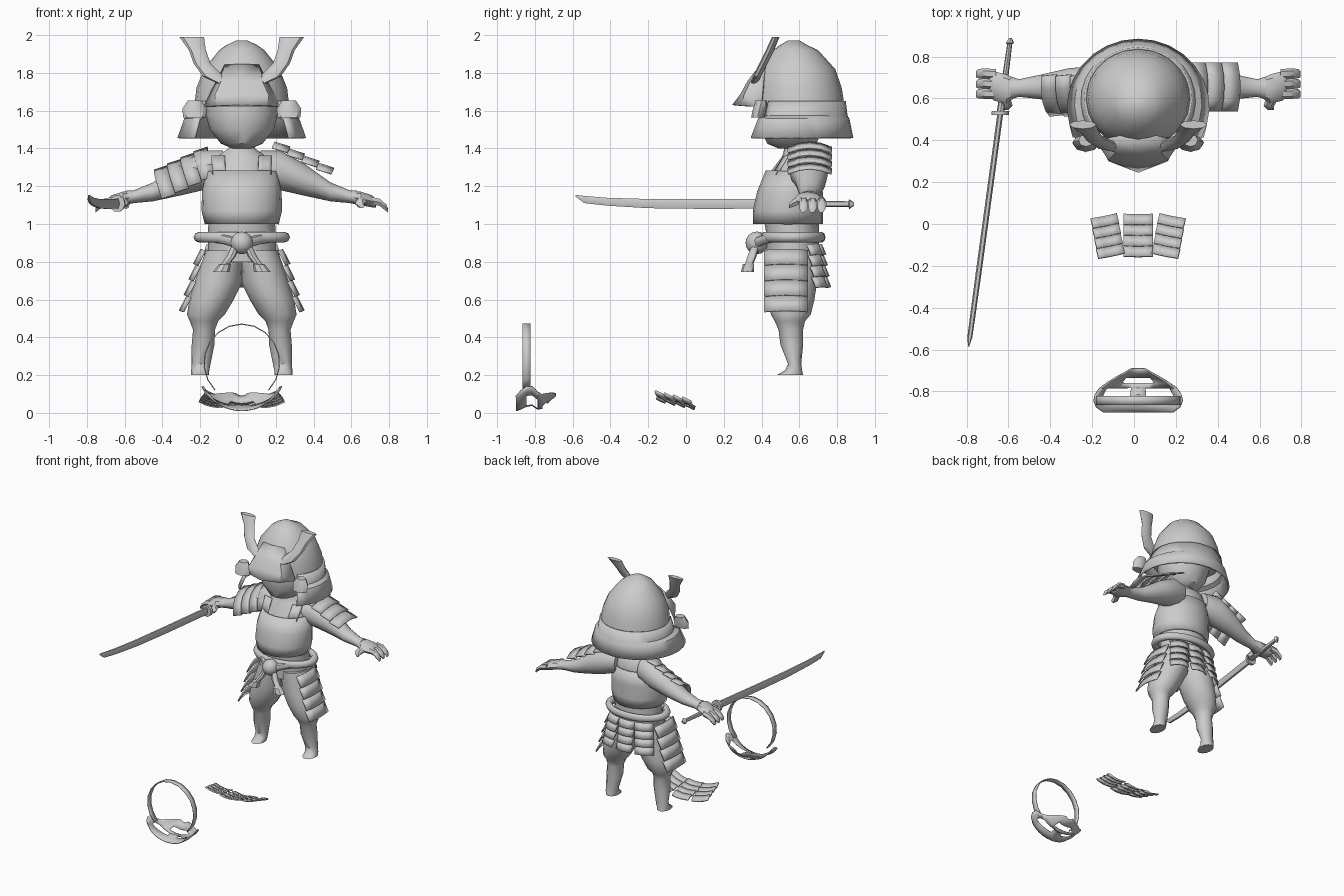
import bpy, bmesh
from math import sin, cos, pi, radians
from mathutils import Vector

if "Cube" in bpy.data.objects:
    bpy.data.objects.remove(bpy.data.objects["Cube"])

grey = bpy.data.materials.new("plain_grey")
grey.use_nodes = True
grey.diffuse_color = (0.6, 0.6, 0.6, 1)
grey.node_tree.nodes["Principled BSDF"].inputs["Base Color"].default_value = grey.diffuse_color
MID = 0.02  # the figure's centre line
SIDES = (("left", 1), ("right", -1))


def make(name, verts, faces, thick=0, side=1, angle=40):
    """Mesh object from points given around the centre line."""
    mesh = bpy.data.meshes.new(name)
    mesh.from_pydata([(MID + side * x, y, z) for x, y, z in verts], [], faces)
    bm = bmesh.new()
    bm.from_mesh(mesh)
    bmesh.ops.recalc_face_normals(bm, faces=bm.faces)
    bm.to_mesh(mesh)
    bm.free()
    mesh.materials.append(grey)
    ob = bpy.data.objects.new(name, mesh)
    bpy.context.collection.objects.link(ob)
    if thick:
        mod = ob.modifiers.new("thickness", "SOLIDIFY")
        mod.thickness, mod.offset = thick, 0
    bpy.ops.object.select_all(action="DESELECT")
    ob.select_set(True)
    bpy.context.view_layer.objects.active = ob
    bpy.ops.object.shade_smooth_by_angle(angle=radians(angle))
    return ob


def loft(name, rings, axis="z", sides=12, arc=None, caps=True, side=1, thick=0):
    """Skin over ellipses (x, y, z, half width, half depth) set across an axis."""
    lo, hi = arc or (0, 360)
    count = sides + 1 if arc else sides
    verts, faces = [], []
    for x, y, z, a, b in rings:
        for i in range(count):
            t = radians(lo + (hi - lo) * i / sides)
            u, v = a * cos(t), b * sin(t)
            verts.append({"z": (x + u, y + v, z), "x": (x, y + u, z + v), "y": (x + u, y, z + v)}[axis])
    for r in range(len(rings) - 1):
        for i in range(sides):
            j = (i + 1) % count
            faces.append((r * count + i, r * count + j, (r + 1) * count + j, (r + 1) * count + i))
    if caps and not arc:
        faces += [range(count), range(len(verts) - count, len(verts))]
    return make(name, verts, faces, thick, side)


def panel(name, top, across, down, rows=4, bulge=0.02, lip=0.015, side=1):
    """Curved plate of overlapping rows."""
    top, across, down = Vector(top), Vector(across), Vector(down)
    out = across.cross(down).normalized()
    verts, faces, cols = [], [], 4
    for r in range(rows):
        for e in (0, 1):
            for c in range(cols + 1):
                s = c / cols - 0.5
                verts.append(top + across * s + down * ((r + e) / rows) + out * (bulge * (1 - 4 * s * s) + lip * e))
        base = r * 2 * (cols + 1)
        faces += [(base + c, base + c + 1, base + c + cols + 2, base + c + cols + 1) for c in range(cols)]
    return make(name, verts, faces, 0.01, side)


# Head, torso and chest armour
loft("head", [(0, .56, 1.4, .05, .07), (0, .56, 1.425, .11, .13), (0, .56, 1.5, .17, .165),
              (0, .57, 1.58, .19, .18), (0, .58, 1.7, .19, .18)], sides=16)
loft("torso", [(0, .565, .8, .18, .14), (0, .565, .95, .18, .14), (0, .55, 1.1, .17, .15),
               (0, .58, 1.28, .17, .13), (0, .6, 1.36, .13, .09), (0, .58, 1.4, .07, .06),
               (0, .58, 1.46, .06, .06)], sides=16)
loft("cuirass", [(0, .54, 1, .19, .18), (0, .54, 1.07, .207, .18), (0, .55, 1.17, .205, .168),
                 (0, .572, 1.28, .18, .145)], sides=20, caps=False, thick=.012)
for word, s in SIDES:
    panel(word + "_front_strap", (.12, .47, 1.26), (.07, .02, 0), (.005, .06, .1), 1, 0, 0, s)
    panel(word + "_back_strap", (.1, .69, 1.26), (.1, -.02, 0), (0, -.04, .1), 1, 0, 0, s)

# Helmet bowl, peak and flared neck guard
loft("helmet_bowl", [(0, .57, 1.972, .03, .03), (0, .57, 1.945, .085, .075), (0, .58, 1.92, .12, .12),
                     (0, .59, 1.82, .2, .2), (0, .595, 1.72, .24, .23), (0, .6, 1.62, .252, .24)],
     sides=20, caps=True)
loft("neck_guard", [(0, .6, 1.65, .253, .24), (0, .59, 1.57, .27, .26), (0, .575, 1.555, .3, .285),
                    (0, .56, 1.455, .335, .32)], sides=20, arc=(-42, 222), thick=.012)
edge = [(.09, .42, 1.84), (.11, .34, 1.745), (.14, .31, 1.68), (.13, .3, 1.625), (.2, .4, 1.62)]
spine = [(0, .4, 1.845), (0, .33, 1.755), (0, .295, 1.69), (0, .25, 1.63)]
peak = edge + [(-x, y, z) for x, y, z in edge] + spine
make("helmet_peak", peak, [f for a, s in ((0, 1), (5, -1)) for f in
     [(a + i, a + i + 1, 11 + i, 10 + i) for i in range(3)] + [(a, a + 1, a + 2, a + 4), (a + 2, a + 3, a + 4)]], .01)
for word, s in SIDES:
    loft(word + "_crest_horn", [(.09, .36, 1.745, .04, .02), (.15, .375, 1.78, .055, .022),
                                (.21, .41, 1.85, .045, .022), (.235, .445, 1.92, .045, .022),
                                (.265, .475, 1.99, .065, .02)], sides=8, side=s)
    loft(word + "_ear_flap", [(.25, .38, 1.565, .06, .035), (.25, .39, 1.61, .065, .035),
                              (.25, .4, 1.655, .035, .03)], sides=8, side=s)

# Arms and hands
for word, s in SIDES:
    loft(word + "_arm", [(.1, .63, 1.3, .09, .09), (.2, .65, 1.285, .105, .105), (.33, .66, 1.235, .085, .085),
                         (.47, .655, 1.17, .058, .05), (.57, .65, 1.145, .042, .034),
                         (.61, .65, 1.14, .055, .036)], "x", side=s)
    loft(word + "_palm", [(.59, .65, 1.14, .045, .034), (.63, .645, 1.135, .07, .036),
                          (.69, .66, 1.12, .07, .032), (.71, .665, 1.11, .055, .022)], "x", 8, side=s)
    for k in range(3):
        y = .62 + .048 * k
        loft(f"{word}_finger_{k}", [(.68, y, 1.125, .024, .022), (.73, y + .003, 1.115, .025, .022),
                                    (.765, y + .003, 1.085, .022, .02), (.775, y, 1.07, .015, .012)], "x", 6, side=s)
    loft(word + "_thumb", [(.64, .6, 1.125, .03, .025), (.625, .565, 1.11, .025, .022),
                           (.635, .545, 1.095, .015, .012)], "y", 6, side=s)

# Shoulder plates
panel("left_shoulder_plate", (.16, .655, 1.405), (0, -.23, 0), (.31, 0, -.15), 4, .03, .012)
panel("right_shoulder_plate", (-.16, .62, 1.33), (-.04, .19, .15), (-.28, 0, -.13), 4, .04, .012)

# Trousers, calves and feet
for word, s in SIDES:
    loft(word + "_leg", [(.09, .565, .86, .1, .14), (.12, .56, .7, .128, .135), (.16, .555, .6, .118, .125),
                         (.19, .555, .52, .1, .105), (.2, .55, .485, .075, .08), (.2, .555, .44, .058, .065),
                         (.205, .56, .36, .06, .06), (.215, .575, .26, .05, .035), (.22, .57, .225, .048, .045),
                         (.222, .55, .2, .048, .07)], side=s)
    panel(word + "_thigh_guard", (.195, .53, .86), (0, -.23, 0), (.1, 0, -.33), 4, .02, .015, s)

# Three hanging panels behind, and a loose set lying in front
panel("back_skirt_middle", (0, .695, .89), (.13, 0, 0), (0, .035, -.23))
panel("loose_plate_middle", (0, -.155, .085), (-.14, 0, 0), (0, .205, -.045), bulge=.01, lip=.012)
for word, s in SIDES:
    panel(word + "_back_skirt", (.125, .67, .89), (.12, -.06, 0), (.03, .035, -.23), side=s)
    panel(word + "_loose_plate", (.127, -.152, .102), (-.125, .025, -.03), (.035, .193, -.045),
          bulge=.01, lip=.012, side=s)

# Rope belt, knot and tassels
bpy.ops.mesh.primitive_torus_add(location=(MID, .565, .93), major_segments=28, minor_segments=8,
                                 major_radius=.22, minor_radius=.028)
belt = bpy.context.object
belt.name, belt.scale = "rope_belt", (1.03, .7, 1)
bpy.ops.mesh.primitive_uv_sphere_add(segments=14, ring_count=8, radius=.06, location=(MID, .375, .9))
knot = bpy.context.object
knot.name = "belt_knot"
for ob in (belt, knot):
    ob.data.materials.append(grey)
    ob.data.shade_smooth()
for word, s in SIDES:
    loft(word + "_tassel", [(.03, .37, .89, .02, .02), (.055, .35, .83, .024, .024), (.085, .335, .79, .022, .022),
                            (.09, .33, .785, .032, .03), (.11, .325, .745, .045, .035)], sides=8, side=s)
    loft(word + "_belt_loop", [(.03, .37, .9, .028, .028), (.1, .42, .92, .024, .026),
                               (.16, .47, .93, .026, .026)], "x", 8, side=s)


# Sword held in the right hand
def blade_ring(y, z, width, height):
    return (-.61 - .136 * (.89 - y), y, z, width, height)


loft("sword_blade", [blade_ring(.53, 1.108, .014, .03), blade_ring(.1, 1.106, .014, .03),
                     blade_ring(-.2, 1.108, .014, .028), blade_ring(-.42, 1.118, .013, .024),
                     blade_ring(-.54, 1.13, .012, .022), blade_ring(-.585, 1.15, .003, .005)], "y", 6)
loft("sword_guard", [blade_ring(.52, 1.108, .042, .045), blade_ring(.54, 1.108, .042, .045)], "y", 10)
loft("sword_grip", [blade_ring(.54, 1.108, .018, .02), blade_ring(.86, 1.105, .012, .015),
                    blade_ring(.865, 1.105, .02, .026), blade_ring(.89, 1.105, .006, .008)], "y", 8)

# Face mask lying on the ground, with cut eye and mouth holes
outline = [(-.9, .165, .012), (-.875, .2, .02), (-.845, .212, .035), (-.815, .205, .04), (-.785, .185, .02),
           (-.76, .15, .025), (-.735, .11, .05), (-.71, .065, .075), (-.69, .03, .09)]
cols = 14
verts, faces = [], []
for y, width, low in outline:
    for i in range(cols + 1):
        t = radians(70 * (2 * i / cols - 1))
        verts.append((width * sin(t) / sin(radians(70)), y, low + width * .75 * (1 - cos(t))))
for r in range(len(outline) - 1):
    for i in range(cols):
        off = abs(i - cols / 2 + .5)
        if not (r in (2, 3) and 1 < off < 5 or r == 5 and off < 3):
            a = r * (cols + 1) + i
            faces.append((a, a + 1, a + cols + 2, a + cols + 1))
make("face_mask", verts, faces, .006)

# Mask strap
verts = [(.2 * sin(t), y, .265 + .205 * cos(t)) for y in (-.865, -.822)
         for t in [radians(-135 + 270 * i / 14) for i in range(15)]]
make("mask_strap", verts, [(i, i + 1, i + 16, i + 15) for i in range(14)], .006)
